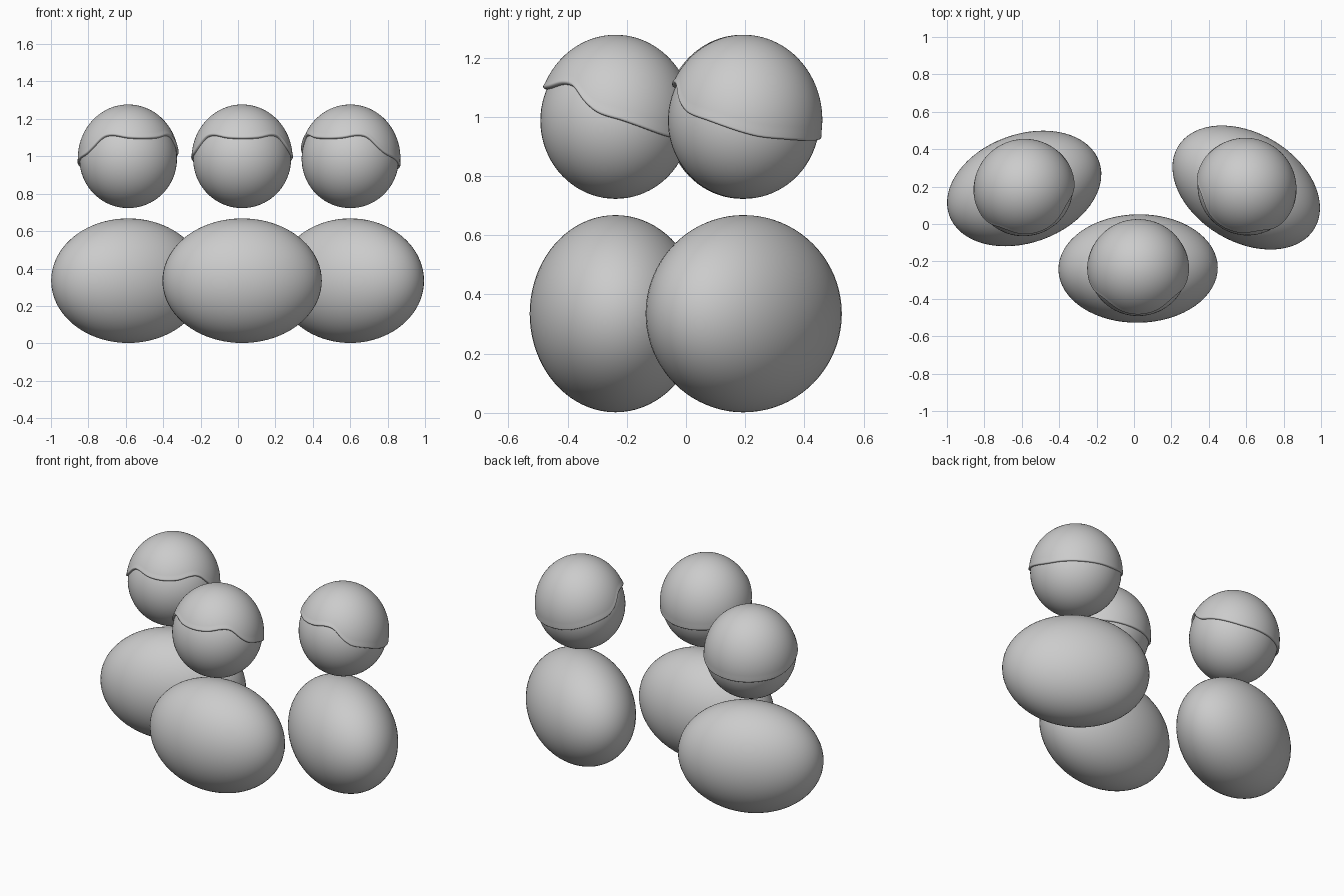
import bpy, bmesh
from math import sin, cos, pi, radians, degrees, asin
from mathutils import Matrix

if "Cube" in bpy.data.objects:
    bpy.data.objects.remove(bpy.data.objects["Cube"])

# hairline: angle away from the face (degrees) -> height of the hem
HEM = [(-20, 1.102), (0, 1.098), (20, 1.102), (40, 1.115), (53, 1.103), (66, 1.048),
       (76, 1.015), (93, 0.99), (129, 0.937), (155, 0.924), (180, 0.92), (205, 0.924)]
HAIR_R, HAIR_Z = (0.27, 0.264, 0.287), 0.99


def hem_height(a):
    """Smooth curve through the hairline points."""
    for i in range(1, len(HEM) - 2):
        (x0, y0), (x1, y1), (x2, y2), (x3, y3) = HEM[i - 1:i + 3]
        if x1 <= a <= x2 + 1e-6:
            h = x2 - x1
            t = (a - x1) / h
            m1, m2 = (y2 - y0) / (x2 - x0) * h, (y3 - y1) / (x3 - x1) * h
            return ((2*t**3 - 3*t*t + 1) * y1 + (t**3 - 2*t*t + t) * m1
                    + (3*t*t - 2*t**3) * y2 + (t**3 - t*t) * m2)


def finish(name, bm, x, y, turn):
    bmesh.ops.recalc_face_normals(bm, faces=bm.faces)
    me = bpy.data.meshes.new(name)
    bm.to_mesh(me)
    bm.free()
    for p in me.polygons:
        p.use_smooth = True
    ob = bpy.data.objects.new(name, me)
    ob.location = (x, y, 0)
    ob.rotation_euler.z = radians(turn)
    bpy.context.collection.objects.link(ob)


def ellipsoid(name, radii, z, x, y, turn):
    bm = bmesh.new()
    bmesh.ops.create_uvsphere(bm, u_segments=64, v_segments=40, radius=1,
                              matrix=Matrix.Translation((0, 0, z)) @ Matrix.Diagonal((*radii, 1)))
    finish(name, bm, x, y, turn)


def hair_cap(name, x, y, turn, n=120, rings=28):
    bm = bmesh.new()
    rx, ry, rz = HAIR_R
    # rows from crown to hem, then a rounded lip tucking under into the head
    rows = [(k / rings, 1.0, 0.0) for k in range(1, rings)]
    rows += [(1, 1.008, 0.0), (1, 1.008, 0.015), (1, 0.998, 0.03), (1, 0.97, 0.035), (1, 0.93, 0.03)]
    top = bm.verts.new((0, 0, HAIR_Z + rz))
    prev = None
    for f, s, drop in rows:
        ring = []
        for i in range(n):
            a = 2 * pi * i / n
            d = degrees(a)
            phi_hem = asin((hem_height(min(d, 360 - d)) + 0.008 - HAIR_Z) / rz)
            phi = pi / 2 + (phi_hem - pi / 2) * f - drop
            ring.append(bm.verts.new((rx * s * cos(phi) * sin(a), -ry * s * cos(phi) * cos(a),
                                      HAIR_Z + rz * s * sin(phi))))
        for i in range(n):
            j = (i + 1) % n
            if prev:
                bm.faces.new((prev[i], ring[i], ring[j], prev[j]))
            else:
                bm.faces.new((top, ring[i], ring[j]))
        prev = ring
    finish(name, bm, x, y, turn)


# three figures: position and facing
for side, x, y, turn in (("left", -0.587, 0.19, 20), ("middle", 0.022, -0.238, 1),
                         ("right", 0.6, 0.195, -31)):
    ellipsoid(side + "_body", (0.426, 0.29, 0.333), 0.335, x, y, turn)
    ellipsoid(side + "_head", (0.262, 0.254, 0.264), 0.987, x, y, turn)
    hair_cap(side + "_hair", x, y, turn)
